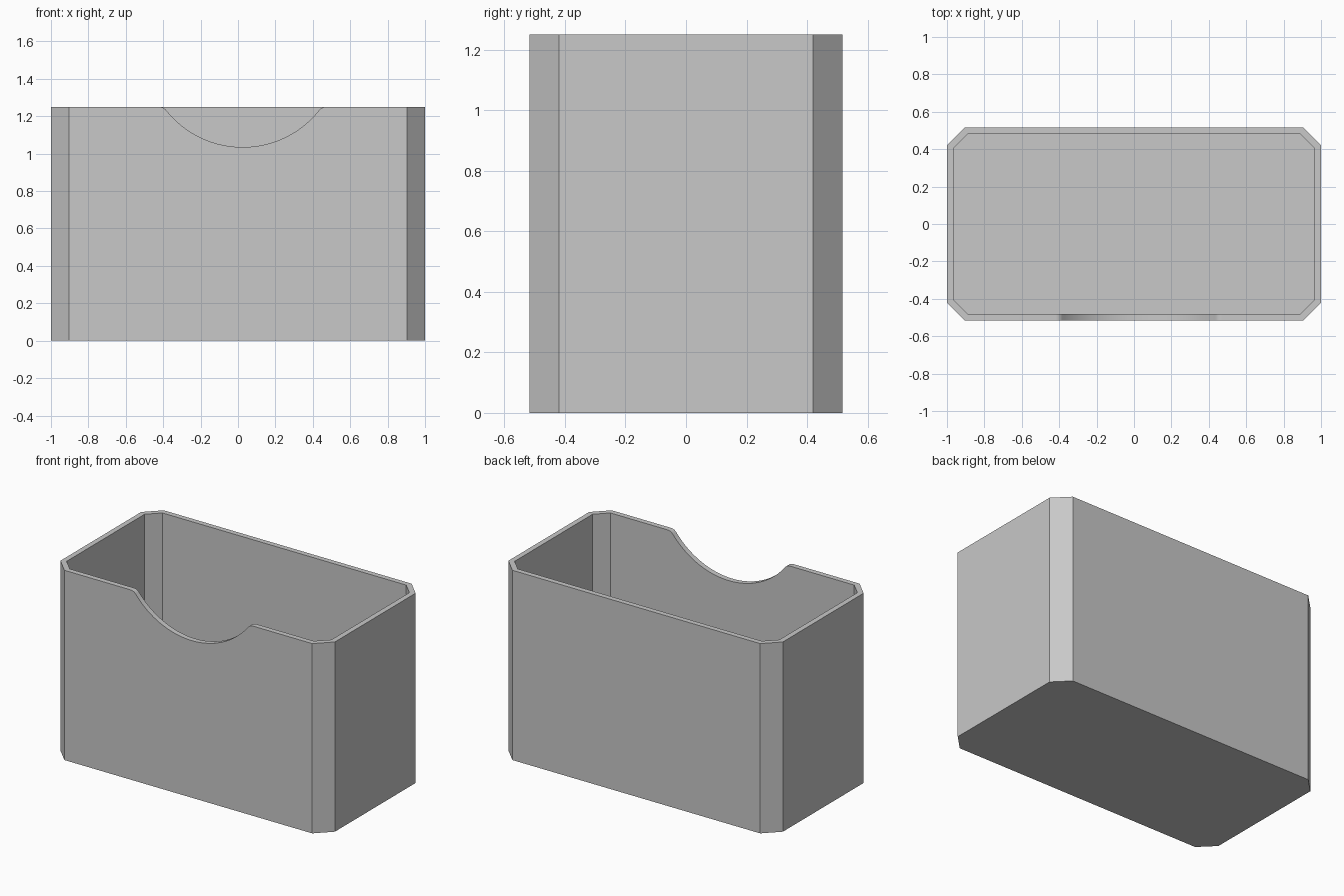
import bpy, bmesh
from math import sin, cos, pi, asin, sqrt
from mathutils import Vector

if "Cube" in bpy.data.objects:
    bpy.data.objects.remove(bpy.data.objects["Cube"], do_unlink=True)

HALF_X, HALF_Y, HEIGHT = 1.0, 0.517, 1.25
CHAMFER, WALL, FLOOR = 0.097, 0.035, 0.035
NOTCH_X, NOTCH_R, NOTCH_Z, LIP_R = 0.025, 0.522, 1.557, 0.048

grey = bpy.data.materials.new("plain_grey")
grey.use_nodes = True
colour = (0.58, 0.58, 0.58, 1)
grey.diffuse_color = colour
grey.node_tree.nodes["Principled BSDF"].inputs["Base Color"].default_value = colour


def prism(name, outline, direction):
    """Extrude a closed outline of 3D points along a direction."""
    bm = bmesh.new()
    face = bm.faces.new([bm.verts.new(p) for p in outline])
    ext = bmesh.ops.extrude_face_region(bm, geom=[face])
    moved = [v for v in ext["geom"] if isinstance(v, bmesh.types.BMVert)]
    bmesh.ops.translate(bm, verts=moved, vec=direction)
    bmesh.ops.recalc_face_normals(bm, faces=bm.faces)
    mesh = bpy.data.meshes.new(name)
    bm.to_mesh(mesh)
    bm.free()
    mesh.materials.append(grey)
    obj = bpy.data.objects.new(name, mesh)
    bpy.context.collection.objects.link(obj)
    return obj


def chamfered_rect(hx, hy, c, z):
    pts = []
    for sx, sy in ((1, 1), (-1, 1), (-1, -1), (1, -1)):
        pair = [(sx * hx, sy * (hy - c), z), (sx * (hx - c), sy * hy, z)]
        pts += pair if sx * sy > 0 else pair[::-1]
    return pts


def notch_half():
    """Scoop arc from its lowest point, then the rounded lip up to the rim."""
    rise = NOTCH_Z - HEIGHT + LIP_R
    reach = sqrt((NOTCH_R + LIP_R) ** 2 - rise ** 2)
    end = asin(reach / (NOTCH_R + LIP_R))
    pts = [(NOTCH_R * sin(end * i / 24), NOTCH_Z - NOTCH_R * cos(end * i / 24))
           for i in range(25)]
    for i in range(1, 9):
        a = end * (1 - i / 8)
        pts.append((reach - LIP_R * sin(a), HEIGHT - LIP_R + LIP_R * cos(a)))
    pts.append((reach, HEIGHT + 0.1))
    return pts


# Outer body, hollow and finger notch
box = prism("open_box", chamfered_rect(HALF_X, HALF_Y, CHAMFER, 0), Vector((0, 0, HEIGHT)))
inner_chamfer = CHAMFER - WALL * (2 - sqrt(2))
hollow = prism("hollow_cutter",
               chamfered_rect(HALF_X - WALL, HALF_Y - WALL, inner_chamfer, FLOOR),
               Vector((0, 0, HEIGHT)))
half = notch_half()
loop = [(-x, z) for x, z in reversed(half[1:])] + half
notch = prism("notch_cutter", [(NOTCH_X + x, -HALF_Y - 0.1, z) for x, z in loop],
              Vector((0, 0.3, 0)))

# Cut the box, then drop the cutters
bpy.ops.object.select_all(action="DESELECT")
bpy.context.view_layer.objects.active = box
box.select_set(True)
for cutter in (hollow, notch):
    cutter.hide_render = True
    mod = box.modifiers.new(cutter.name, "BOOLEAN")
    mod.operation, mod.solver, mod.object = "DIFFERENCE", "EXACT", cutter
    bpy.ops.object.modifier_apply(modifier=mod.name)
    bpy.data.objects.remove(cutter, do_unlink=True)

# Smooth notch curve, crisp corners
bpy.ops.object.shade_smooth_by_angle(angle=pi / 6)
